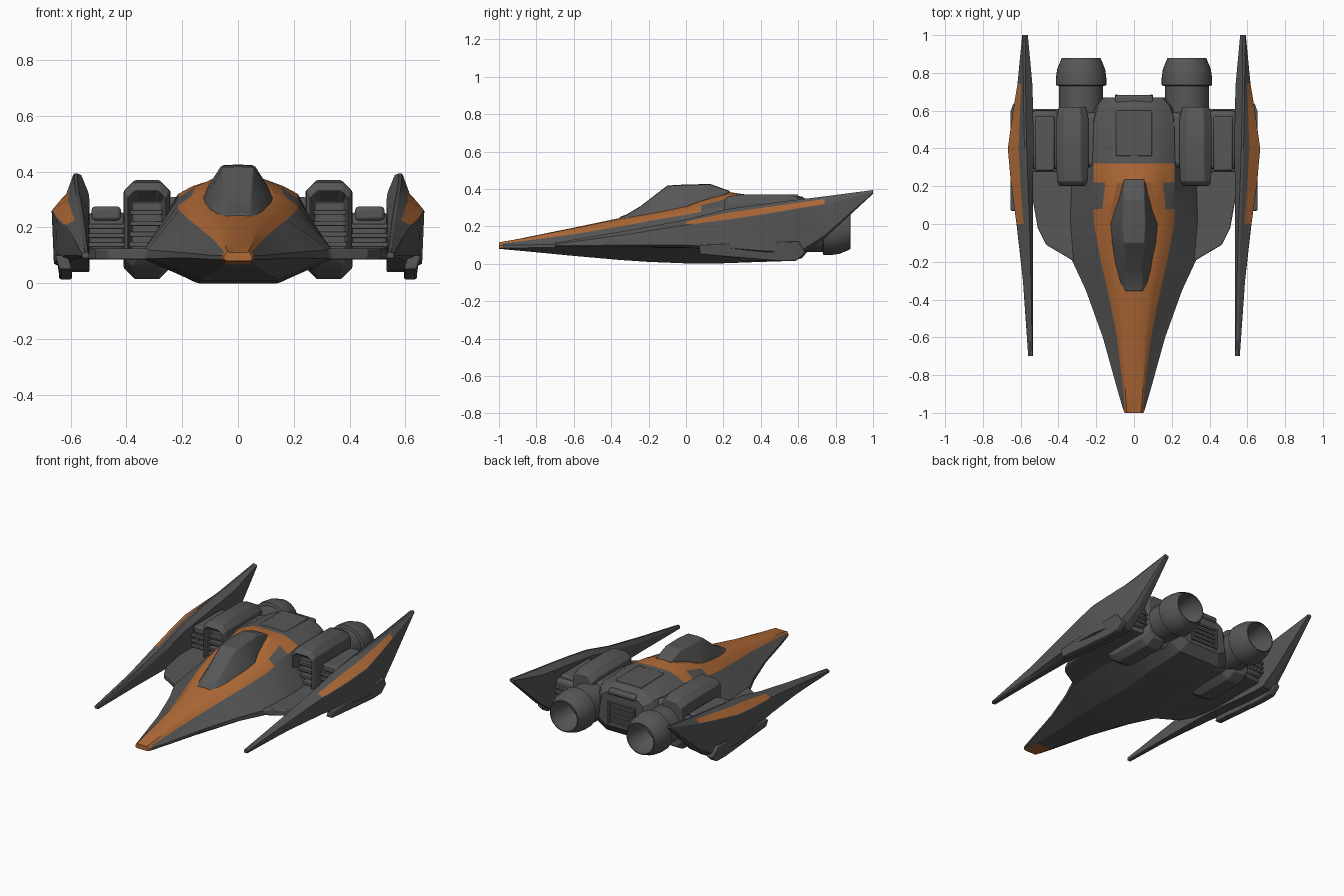
import bpy, bmesh, math
from mathutils import Matrix, Vector

if "Cube" in bpy.data.objects:
    bpy.data.objects.remove(bpy.data.objects["Cube"])


def material(name, rgb):
    m = bpy.data.materials.new(name)
    m.diffuse_color = (*rgb, 1)
    m.use_nodes = True
    m.node_tree.nodes["Principled BSDF"].inputs["Base Color"].default_value = m.diffuse_color
    return m


GRAY = material("dark gray", (0.095, 0.095, 0.095))
ORANGE = material("orange", (0.44, 0.145, 0.038))


def finish(name, bm, mirror=False, bevel=0, angle=25):
    bmesh.ops.recalc_face_normals(bm, faces=bm.faces)
    me = bpy.data.meshes.new(name)
    bm.to_mesh(me)
    bm.free()
    me.materials.append(GRAY)
    me.materials.append(ORANGE)
    ob = bpy.data.objects.new(name, me)
    bpy.context.collection.objects.link(ob)
    if bevel:
        b = ob.modifiers.new("bevel", "BEVEL")
        b.width, b.segments, b.limit_method = bevel, 2, "ANGLE"
        b.angle_limit = math.radians(25)
    if mirror:
        m = ob.modifiers.new("mirror", "MIRROR")
        m.use_mirror_merge = False
    bpy.context.view_layer.objects.active = ob
    ob.select_set(True)
    bpy.ops.object.shade_smooth_by_angle(angle=math.radians(angle))
    ob.select_set(False)
    return ob


def loft(rings, rule=None, caps=(0, 0)):
    """Skin closed rings of points; rule(segment, edge) gives the colour index."""
    bm = bmesh.new()
    vs = [[bm.verts.new(p) for p in r] for r in rings]
    n = len(vs[0])
    for i in range(len(vs) - 1):
        for j in range(n):
            k = (j + 1) % n
            f = bm.faces.new((vs[i][j], vs[i][k], vs[i + 1][k], vs[i + 1][j]))
            f.material_index = int(rule(i, j)) if rule else 0
    for ring, c in ((vs[0], caps[0]), (vs[-1], caps[1])):
        bm.faces.new(ring).material_index = c
    return bm


def box(name, x, y, z, mirror=True, bevel=0.0):
    bm = bmesh.new()
    size = [b - a for a, b in (x, y, z)]
    mid = [(a + b) / 2 for a, b in (x, y, z)]
    bmesh.ops.create_cube(bm, size=1, matrix=Matrix.Translation(Vector(mid)) @ Matrix.Diagonal((*size, 1)))
    return finish(name, bm, mirror, bevel)


def mirrored(half, y):
    return [(x, y, z) for x, z in half] + [(-x, y, z) for x, z in half[-2:0:-1]]


# Hull: y, top z, inner shoulder x z, outer shoulder x z, edge x, edge z top/bottom, keel x z
HULL = [
    (-1.0, .11, .03, .11, .045, .105, .05, .098, .085, .04, .08),
    (-.98, .115, .03, .115, .048, .109, .058, .099, .085, .045, .078),
    (-.87, .138, .035, .137, .058, .122, .09, .1, .085, .055, .068),
    (-.6, .193, .05, .19, .09, .158, .165, .107, .09, .09, .042),
    (-.35, .245, .075, .24, .14, .2, .255, .115, .09, .13, .02),
    (-.2, .275, .1, .265, .175, .228, .325, .12, .088, .14, .01),
    (0, .3, .135, .305, .212, .262, .335, .125, .085, .14, .002),
    (.08, .33, .12, .335, .215, .278, .335, .125, .085, .14, 0),
    (.22, .385, .09, .375, .215, .305, .33, .125, .085, .15, .003),
    (.32, .37, .11, .365, .215, .32, .32, .125, .085, .16, .007),
    (.56, .365, .11, .36, .21, .315, .28, .125, .085, .16, .015),
    (.62, .36, .1, .355, .19, .305, .24, .125, .09, .15, .03),
    (.67, .32, .09, .315, .15, .28, .17, .14, .12, .12, .09),
]


def hull_ring(s):
    y, zt, xi, zi, xo, zo, xe, ze, zb, xk, zk = s
    half = [(0, zt), (xi, zi), ((xi + xo) / 2, (zi + zo) / 2 + .006), (xo, zo),
            (xe, ze), (xe, zb), (xk, zk), (0, zk)]
    return mirrored(half, y)


def hull_rule(i, j):
    k = min(j, 13 - j)
    if k <= 2:
        return i <= 8 and not (k == 2 and i == 7)
    return i == 0 or (k == 6 and i == 1)


finish("hull", loft([hull_ring(s) for s in HULL], hull_rule, (1, 0)), angle=20)

# Canopy: y, base half width and z, top half width and z
CANOPY = [
    (-.355, .06, .225, .04, .25), (-.32, .08, .23, .045, .262), (-.24, .1, .24, .045, .31),
    (-.1, .125, .255, .055, .418), (0, .137, .27, .06, .424), (.13, .09, .31, .055, .426),
    (.17, .075, .33, .055, .412), (.235, .07, .34, .05, .388),
]
rings = [mirrored([(0, zt), (wt, zt - .003), (wb * .62 + wt * .38, zb * .5 + zt * .5),
                   (wb, zb), (0, zb)], y) for y, wb, zb, wt, zt in CANOPY]
finish("canopy", loft(rings), bevel=.004, angle=20)

# Stub wings between the hull and the side fins
outline = [(.26, -.3), (.33, -.19), (.465, -.11), (.51, -.02), (.54, .15), (.54, .56), (.24, .6)]
bm = loft([[(x, y, z) for x, y in outline] for z in (.085, .125)])
finish("stub_wings", bm, mirror=True, bevel=.006)

# Side fins: y, inner x, top x z, ridge x z, lower x z, bottom z
FIN = [
    (-.7, .535, .55, .112, .56, .105, .56, .097, .09),
    (-.3, .536, .558, .18, .588, .158, .587, .1, .09),
    (0, .536, .565, .236, .622, .207, .62, .1, .086),
    (.22, .534, .574, .292, .652, .235, .648, .085, .07),
    (.4, .532, .58, .318, .668, .262, .66, .07, .05),
    (.6, .534, .584, .343, .64, .295, .632, .06, .04),
    (.74, .538, .586, .36, .617, .318, .61, .15, .135),
    (1.0, .562, .588, .394, .592, .385, .59, .378, .374),
]
rings = []
for y, xi, xt, zt, xr, zr, xl, zl, zb in FIN:
    mix = lambda t: (xt + (xr - xt) * t, y, zt + (zr - zt) * t)
    drop = min(.03, (zt - zb) * .3)
    rings.append([(xi, y, zb), (xi, y, zt - drop), (xt - .012, y, zt), (xt, y, zt),
                  mix(.35), mix(.97), (xr, y, zr - .003), (xl, y, zl),
                  ((xi + xl) / 2 + .01, y, zb)])
finish("side_fins", loft(rings, lambda i, j: j == 4 and 2 <= i <= 5), mirror=True, angle=15)

# Keel plates under the fins
keel = [(.07, .1), (.07, .05), (.5, .014), (.59, .016), (.64, .06), (.6, .12)]
bm = loft([[(x + (.015 if z > .08 else 0), y, z) for y, z in keel] for x in (.595, .64)])
finish("fin_keels", bm, mirror=True, bevel=.006)

# Engine pods with recessed intakes: y, x min/max, z min/max, chamfer
POD = [(.2, .26, .395, .09, .335, .025), (.225, .245, .408, .06, .36, .03),
       (.3, .242, .41, .015, .37, .04), (.56, .242, .41, .015, .37, .04),
       (.62, .255, .398, .05, .345, .035)]
rings = [[(a + c, y, lo), (b - c, y, lo), (b, y, lo + c), (b, y, hi - c),
          (b - c, y, hi), (a + c, y, hi), (a, y, hi - c), (a, y, lo + c)]
         for y, a, b, lo, hi, c in POD]
bm = loft(rings)
bm.normal_update()
bmesh.ops.recalc_face_normals(bm, faces=bm.faces)
front = min(bm.faces, key=lambda f: f.calc_center_median().y)
bmesh.ops.inset_region(bm, faces=[front], thickness=.018)
for v in front.verts:
    v.co.y += .07
    v.co.z = min(v.co.z, .29)
finish("engine_pods", bm, mirror=True, bevel=.005)

# Intake slats
for n in range(4):
    z = .13 + n * .038
    box(f"intake_slat_{n + 1}", (.27, .39), (.225 + n * .006, .28), (z, z + .018), bevel=.003)

# Exhaust nozzles: a turned hollow profile of (y, radius)
PROFILE = [(.55, .1), (.56, .117), (.73, .117), (.735, .134), (.77, .134), (.82, .127), (.878, .103),
           (.88, .097), (.83, .098), (.72, .06)]
N = 32
rings = [[(.28 + r * math.cos(2 * math.pi * k / N), y, .18 + r * math.sin(2 * math.pi * k / N))
          for k in range(N)] for y, r in PROFILE]
finish("exhaust_nozzles", loft(rings), mirror=True, angle=30)

# Struts joining pods to fins, with raised ribs
box("fin_struts", (.4, .54), (.29, .6), (.11, .255), bevel=.02)
box("strut_covers", (.42, .525), (.28, .57), (.225, .275), bevel=.012)
for n in range(3):
    z = .13 + n * .033
    box(f"strut_rib_{n + 1}", (.4, .54), (.275, .61), (z, z + .016), bevel=.004)

# Fairings joining pods to hull
box("pod_fairings", (.15, .26), (.3, .59), (.05, .31), bevel=.025)

# Raised spine panels and rear vent
box("spine_panel", (-.095, .095), (.36, .6), (.33, .371), mirror=False, bevel=.006)
box("tail_lip", (-.1, .1), (.6, .682), (.3, .335), mirror=False, bevel=.012)
box("vent_frame", (.085, .1), (.62, .685), (.11, .25), bevel=.003)
for n in range(5):
    z = .115 + n * .03
    box(f"vent_bar_{n + 1}", (-.09, .09), (.64, .68), (z, z + .013), mirror=False)
